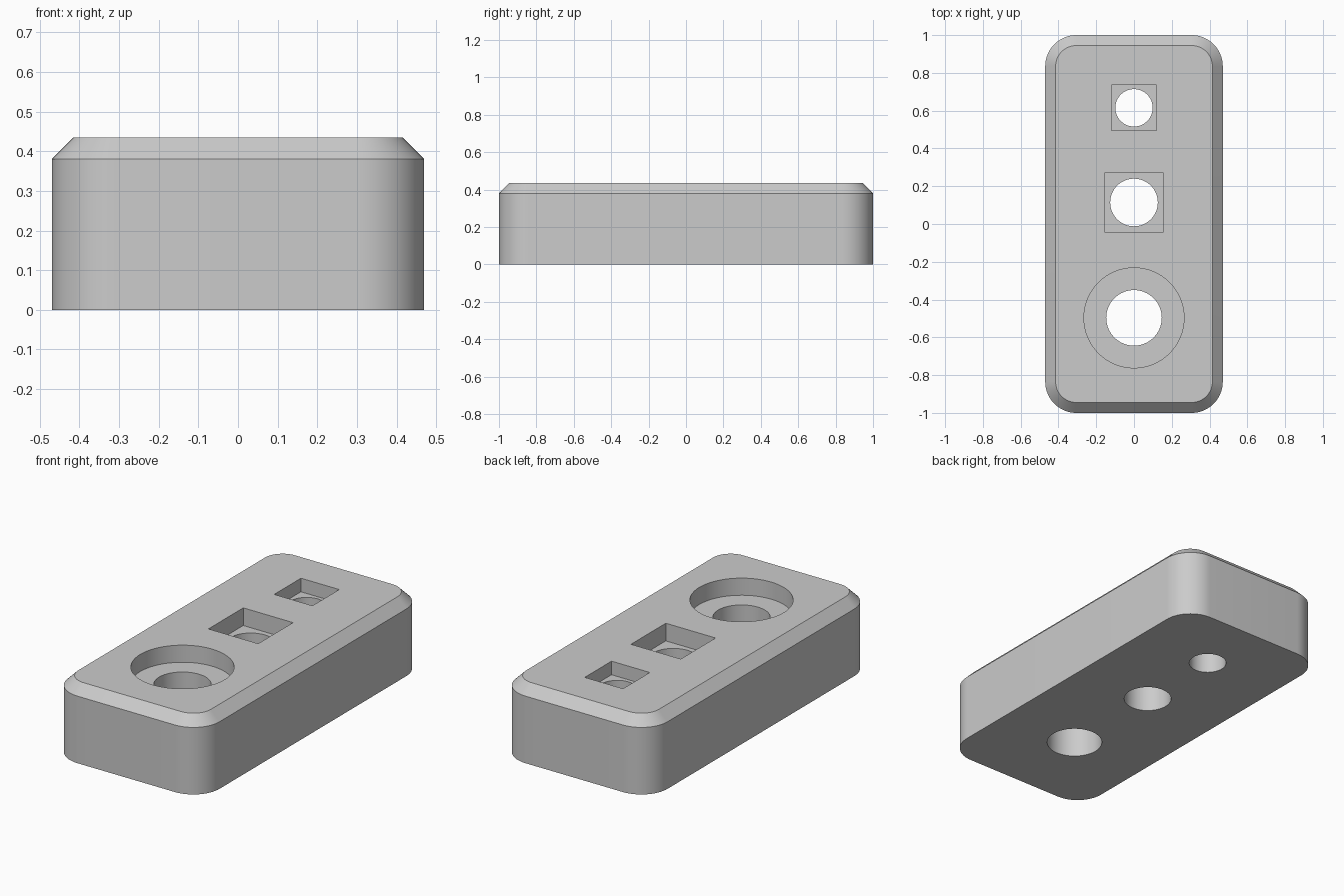
import bpy
import bmesh
from math import cos, sin, pi

cube = bpy.data.objects.get("Cube")
if cube:
    bpy.data.objects.remove(cube, do_unlink=True)

HALF_X, HALF_Y, HEIGHT, CHAMFER, CORNER = 0.47, 1.0, 0.435, 0.055, 0.165

grey = bpy.data.materials.new("plain grey")
grey.use_nodes = True
grey.diffuse_color = (0.6, 0.6, 0.6, 1)
grey.node_tree.nodes["Principled BSDF"].inputs["Base Color"].default_value = (0.6, 0.6, 0.6, 1)


def rounded_outline(hx, hy, radius, steps=16):
    """Counter-clockwise rectangle with rounded corners."""
    points = []
    for quarter, (sx, sy) in enumerate([(1, 1), (-1, 1), (-1, -1), (1, -1)]):
        for i in range(steps + 1):
            a = (quarter + i / steps) * pi / 2
            points.append((sx * (hx - radius) + radius * cos(a),
                           sy * (hy - radius) + radius * sin(a)))
    return points


def circle(y, radius, sides=64):
    return [(radius * cos(2 * pi * i / sides), y + radius * sin(2 * pi * i / sides))
            for i in range(sides)]


def square(y, half):
    return [(half, y + half), (-half, y + half), (-half, y - half), (half, y - half)]


def loft(name, sections):
    """Closed solid through (outline, height) sections."""
    bm = bmesh.new()
    rings = [[bm.verts.new((x, y, z)) for x, y in outline] for outline, z in sections]
    bm.faces.new(rings[0][::-1])
    bm.faces.new(rings[-1])
    for low, high in zip(rings, rings[1:]):
        for i in range(len(low)):
            j = (i + 1) % len(low)
            bm.faces.new((low[i], low[j], high[j], high[i]))
    mesh = bpy.data.meshes.new(name)
    bm.to_mesh(mesh)
    bm.free()
    mesh.materials.append(grey)
    obj = bpy.data.objects.new(name, mesh)
    bpy.context.collection.objects.link(obj)
    return obj


# Block with rounded corners and a chamfered top rim
wide = rounded_outline(HALF_X, HALF_Y, CORNER)
narrow = rounded_outline(HALF_X - CHAMFER, HALF_Y - CHAMFER, CORNER - CHAMFER)
block = loft("block", [(wide, 0), (wide, HEIGHT - CHAMFER), (narrow, HEIGHT)])
bpy.ops.object.select_all(action="DESELECT")
bpy.context.view_layer.objects.active = block
block.select_set(True)


def cut(outline, bottom):
    """Remove a straight prism from the block, open at the top."""
    cutter = loft("cutter", [(outline, bottom), (outline, HEIGHT + 0.1)])
    cutter.hide_render = True
    mod = block.modifiers.new("cut", "BOOLEAN")
    mod.operation = "DIFFERENCE"
    mod.solver = "EXACT"
    mod.object = cutter
    bpy.ops.object.modifier_apply(modifier=mod.name)
    bpy.data.objects.remove(cutter, do_unlink=True)


# Recessed pockets, each with a round hole right through
for y, pocket, depth, hole in [
    (-0.497, circle(-0.497, 0.265), 0.097, 0.147),
    (0.114, square(0.114, 0.156), 0.1, 0.126),
    (0.615, square(0.615, 0.12), 0.077, 0.099),
]:
    cut(pocket, HEIGHT - depth)
    cut(circle(y, hole), -0.1)

bpy.ops.object.shade_smooth_by_angle()
